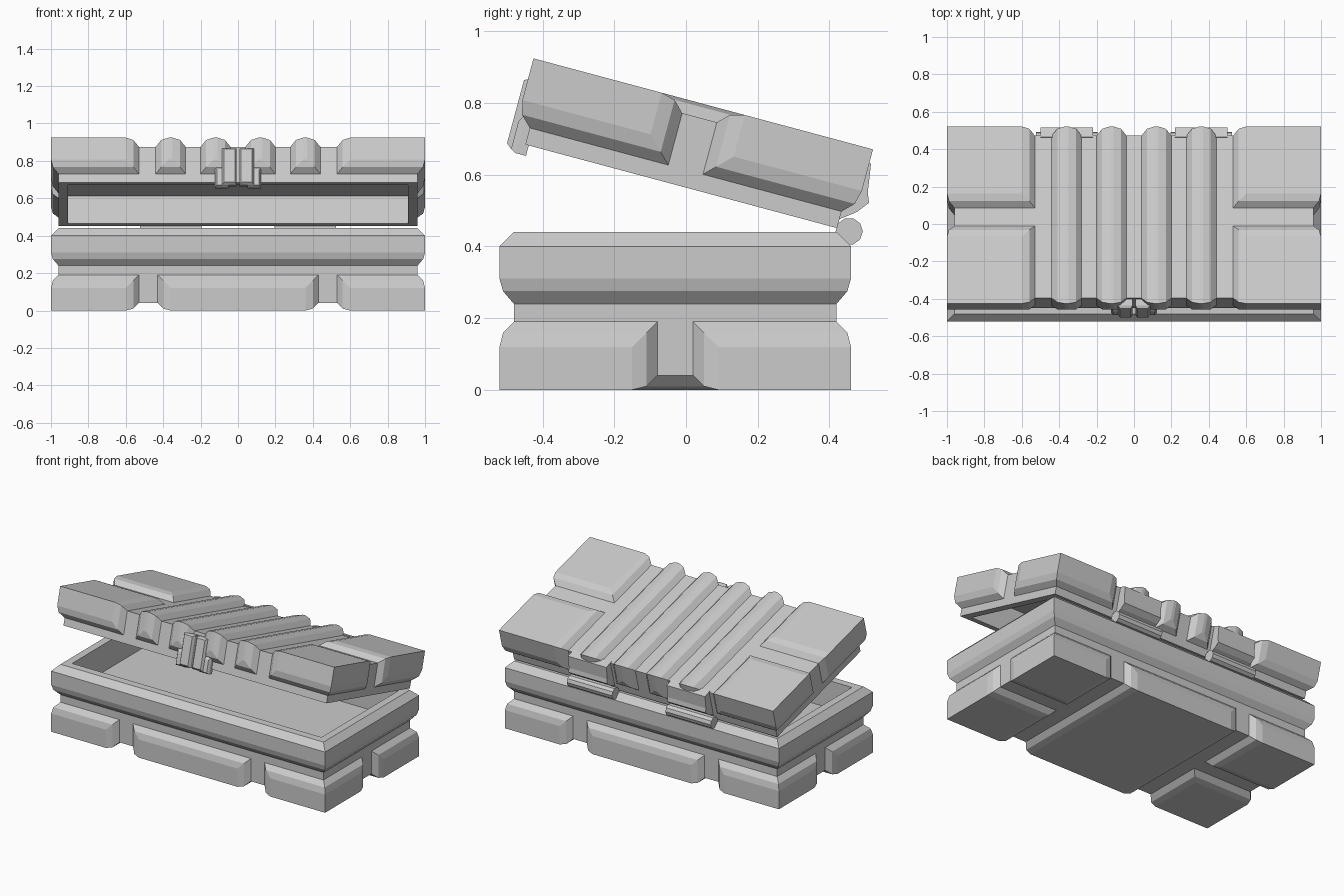
import bpy, bmesh, math
from mathutils import Matrix, Vector

if "Cube" in bpy.data.objects:
    bpy.data.objects.remove(bpy.data.objects["Cube"])

X, Y0, Y1 = 0.96, -0.48, 0.42            # core footprint
OUTER = (-X, X, Y0, Y1, 0.04, 0.64)      # core limits where blocks bulge outward
PIVOT = Vector((0, 0.455, 0.442))
OPEN = (Matrix.Translation(PIVOT) @ Matrix.Rotation(math.radians(-15), 4, 'X')
        @ Matrix.Translation(-PIVOT))


def finish(bm, name, lid):
    bmesh.ops.recalc_face_normals(bm, faces=bm.faces[:])
    me = bpy.data.meshes.new(name)
    bm.to_mesh(me)
    bm.free()
    ob = bpy.data.objects.new(name, me)
    bpy.context.collection.objects.link(ob)
    if lid:
        ob.matrix_world = OPEN
    return ob


def hull(points, name, lid=False):
    bm = bmesh.new()
    for p in points:
        bm.verts.new(p)
    bmesh.ops.convex_hull(bm, input=bm.verts[:])
    loose = [v for v in bm.verts if not v.link_faces]
    bmesh.ops.delete(bm, geom=loose, context='VERTS')
    bmesh.ops.dissolve_limit(bm, angle_limit=0.01, verts=bm.verts[:], edges=bm.edges[:])
    return finish(bm, name, lid)


def corners(x, y, z):
    return [(a, b, c) for a in x for b in y for c in z]


def tray(sections, name, lid=False):
    """Stack of rectangles (z, outset), closed at both ends."""
    bm = bmesh.new()
    rings = []
    for z, o in sections:
        rings.append([bm.verts.new(p) for p in ((-X - o, Y0 - o, z), (X + o, Y0 - o, z),
                                                (X + o, Y1 + o, z), (-X - o, Y1 + o, z))])
    for a, b in zip(rings, rings[1:]):
        for i in range(4):
            j = (i + 1) % 4
            bm.faces.new((a[i], a[j], b[j], b[i]))
    bm.faces.new(rings[0])
    bm.faces.new(rings[-1])
    return finish(bm, name, lid)


def block(x, y, z, name, lid=False):
    """Raised panel: bulges past the core, with bent bevels along its free sides."""
    pts = []
    for out, inn in ((0, 0), (0.03, 0.03), (0.04, 0.07)):
        spans = []
        for lo, hi in (x, y, z):
            spans.append((lo - out if lo in OUTER else lo + inn,
                          hi + out if hi in OUTER else hi - inn))
        pts += corners(*spans)
    return hull(pts, name, lid)


# hollow base with bulging rim, and hollow lid
tray([(0.04, 0), (0.24, 0), (0.275, 0.03), (0.31, 0.04), (0.40, 0.04),
      (0.44, 0), (0.44, -0.05), (0.26, -0.05)], "base_body")
tray([(0.64, 0), (0.442, 0), (0.442, -0.05), (0.595, -0.05)], "lid_body", True)

# corner blocks on base and lid
lid_blocks = []
for side, xs in (("left", (-X, -0.53)), ("right", (0.53, X))):
    for end, ys in (("front", (Y0, -0.08)), ("back", (0.02, Y1))):
        block(xs, ys, (0.04, 0.19), f"base_block_{end}_{side}")
        lid_blocks.append(block(xs, ys, (0.49, 0.64), f"lid_block_{end}_{side}", True))
block((-0.43, 0.43), (Y0, Y1), (0.04, 0.19), "base_block_middle")

# lid ribs
for i, c in enumerate((-0.36, -0.12, 0.12, 0.36)):
    lid_blocks.append(block((c - 0.08, c + 0.08), (Y0, Y1), (0.49, 0.64), f"lid_rib_{i + 1}", True))

# hollow out the lid blocks
cutter = hull(corners((-0.92, 0.92), (-0.44, 0.38), (0.3, 0.605)), "lid_cavity_cutter", True)
cutter.hide_render = True
cutter.display_type = 'WIRE'
for ob in lid_blocks:
    m = ob.modifiers.new("cavity", 'BOOLEAN')
    m.operation = 'DIFFERENCE'
    m.object = cutter

for s, side in ((-1, "left"), (1, "right")):
    # latch: plate and lower side lug
    hull(corners((s * 0.007, s * 0.085), (-0.47, -0.515), (0.42, 0.622))
         + corners((s * 0.017, s * 0.075), (-0.53,), (0.432, 0.615)), f"latch_plate_{side}", True)
    hull(corners((s * 0.05, s * 0.122), (-0.47, -0.50), (0.412, 0.525))
         + corners((s * 0.05, s * 0.112), (-0.515,), (0.42, 0.50)), f"latch_lug_{side}", True)

    # hinge plate on the lid
    outline = [(0.41, 0.46), (0.41, 0.645), (0.465, 0.64), (0.477, 0.56), (0.488, 0.533), (0.462, 0.50)]
    bm = bmesh.new()
    f = bm.faces.new([bm.verts.new((s * 0.22, y, z)) for y, z in outline])
    ext = bmesh.ops.extrude_face_region(bm, geom=[f])
    bmesh.ops.translate(bm, vec=(s * 0.28, 0, 0),
                        verts=[g for g in ext["geom"] if isinstance(g, bmesh.types.BMVert)])
    finish(bm, f"hinge_plate_{side}", True)

    # hinge barrel
    bm = bmesh.new()
    bmesh.ops.create_cone(bm, cap_ends=True, segments=10, radius1=0.038, radius2=0.038, depth=0.33,
                          matrix=Matrix.Translation((s * 0.36, 0.455, 0.442))
                          @ Matrix.Rotation(math.pi / 2, 4, 'Y'))
    finish(bm, f"hinge_barrel_{side}", False)
